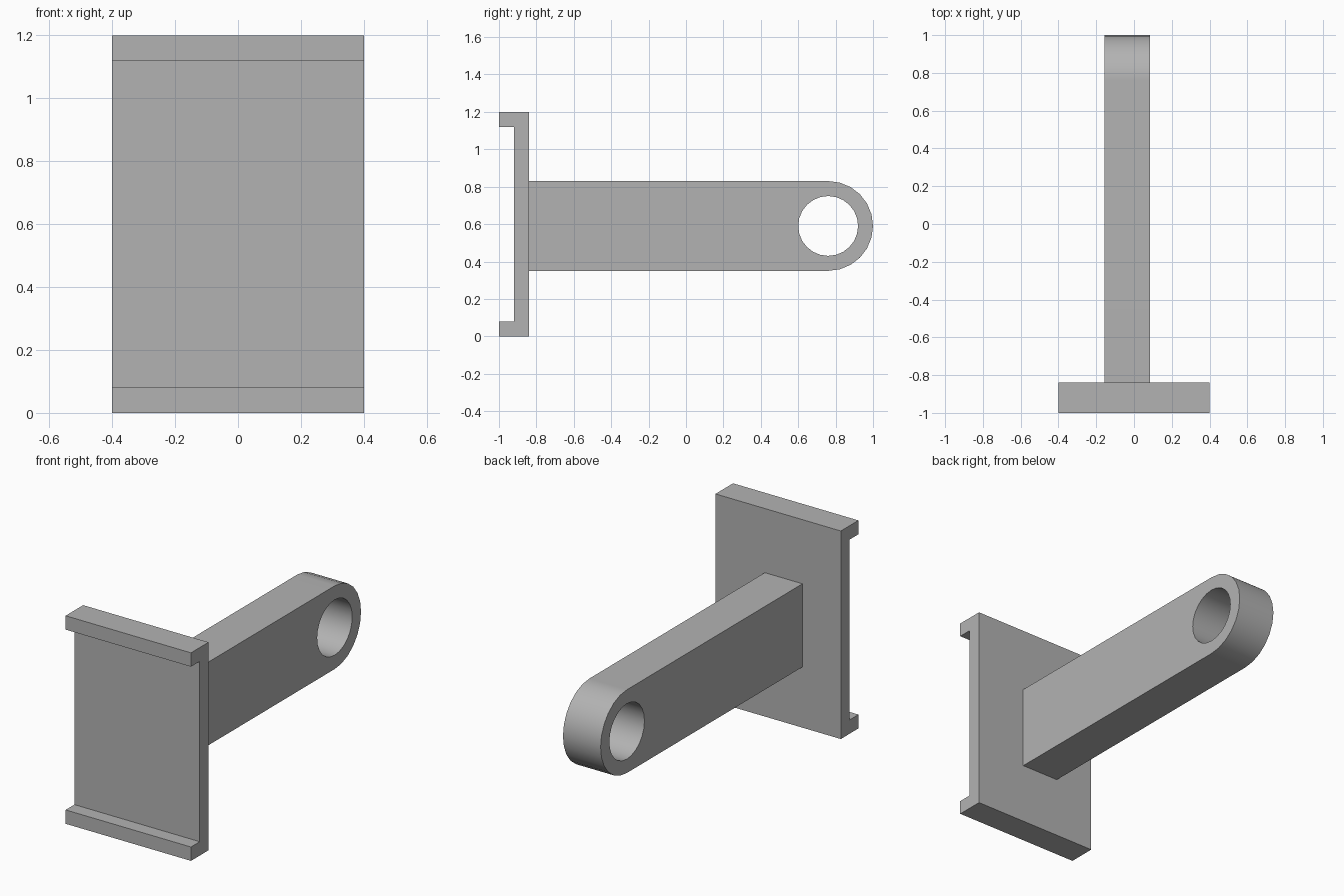
import bpy, bmesh
from math import sin, cos, pi

cube = bpy.data.objects.get("Cube")
if cube:
    bpy.data.objects.remove(cube, do_unlink=True)

grey = bpy.data.materials.new("plain grey")
grey.use_nodes = True
colour = (0.45, 0.45, 0.45, 1)
grey.diffuse_color = colour
grey.node_tree.nodes["Principled BSDF"].inputs["Base Color"].default_value = colour


def arc(y, z, radius, start, end, steps):
    """Points on an arc in the side plane, both ends included."""
    angles = [start + (end - start) * i / steps for i in range(steps + 1)]
    return [(y + radius * cos(a), z + radius * sin(a)) for a in angles]


def extrude_profile(name, loops, x_min, x_max):
    """Fill side-plane loops (outline plus holes) and extrude them along x."""
    bm = bmesh.new()
    edges = []
    for loop in loops:
        verts = [bm.verts.new((x_min, y, z)) for y, z in loop]
        edges += [bm.edges.new((a, b)) for a, b in zip(verts, verts[1:] + verts[:1])]
    bmesh.ops.triangle_fill(bm, edges=edges, use_beauty=True)
    result = bmesh.ops.extrude_face_region(bm, geom=bm.faces[:], use_keep_orig=True)
    moved = [g for g in result["geom"] if isinstance(g, bmesh.types.BMVert)]
    bmesh.ops.translate(bm, verts=moved, vec=(x_max - x_min, 0, 0))
    bmesh.ops.recalc_face_normals(bm, faces=bm.faces[:])
    mesh = bpy.data.meshes.new(name)
    bm.to_mesh(mesh)
    bm.free()
    mesh.materials.append(grey)
    obj = bpy.data.objects.new(name, mesh)
    bpy.context.collection.objects.link(obj)
    return obj


# Mounting plate: a shallow channel with a lip along top and bottom
front, inner, back = -1, -0.92, -0.84
height, lip = 1.2, 0.08
channel = [(back, 0), (back, height), (front, height), (front, height - lip),
           (inner, height - lip), (inner, lip), (front, lip), (front, 0)]
extrude_profile("mounting_plate", [channel], -0.4, 0.4)

# Arm: a bar with a rounded end and a round pin hole
eye_y, eye_z, radius = 0.76, 0.59, 0.24
outline = [(back, eye_z + radius), (back, eye_z - radius)]
outline += arc(eye_y, eye_z, radius, -pi / 2, pi / 2, 12)
hole = arc(eye_y, eye_z, 0.16, 0, 2 * pi, 24)[:-1]
arm = extrude_profile("arm", [outline, hole], -0.155, 0.085)

# Smooth the curved walls while the long flat sides stay flat
bpy.ops.object.select_all(action="DESELECT")
arm.select_set(True)
bpy.context.view_layer.objects.active = arm
bpy.ops.object.shade_smooth_by_angle(angle=pi / 6)
weighted = arm.modifiers.new("flat sides", "WEIGHTED_NORMAL")
weighted.keep_sharp = True
